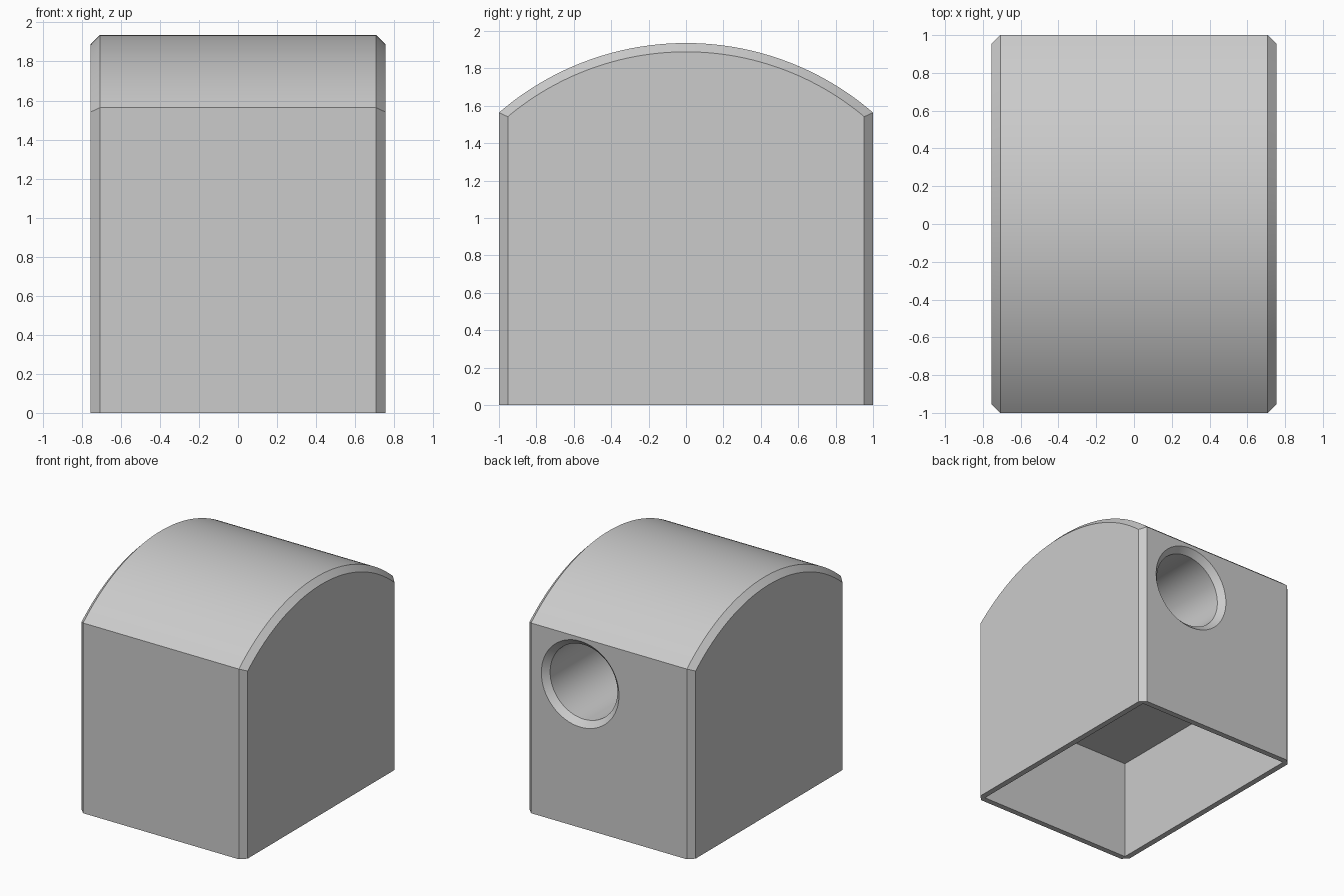
import bpy, bmesh
from math import sqrt, sin, cos, asin, pi, radians
from mathutils import Matrix

cube = bpy.data.objects.get("Cube")
if cube:
    bpy.data.objects.remove(cube, do_unlink=True)

HALF_X, HALF_Y = 0.755, 1.0
WALL = 0.047                # chamfer and wall thickness
EAVE, TOP = 1.563, 1.935    # heights of the arch ends and crown
HOLE_X, HOLE_Z, HOLE_R = 0.262, 1.18, 0.306
CEILING = 0.83
ARC_STEPS = 64

grey = bpy.data.materials.new("light grey")
grey.use_nodes = True
grey.diffuse_color = (0.6, 0.6, 0.6, 1)
grey.node_tree.nodes["Principled BSDF"].inputs["Base Color"].default_value = (0.6, 0.6, 0.6, 1)


def finish(name, bm, helper=False):
    bmesh.ops.recalc_face_normals(bm, faces=bm.faces)
    mesh = bpy.data.meshes.new(name)
    bm.to_mesh(mesh)
    bm.free()
    mesh.materials.append(grey)
    obj = bpy.data.objects.new(name, mesh)
    bpy.context.collection.objects.link(obj)
    obj.hide_render = helper
    return obj


def loft(bm, rings):
    """Skin closed rings of points and cap both ends."""
    loops = [[bm.verts.new(p) for p in ring] for ring in rings]
    for a, b in zip(loops, loops[1:]):
        for i in range(len(a)):
            j = (i + 1) % len(a)
            bm.faces.new((a[i], a[j], b[j], b[i]))
    bm.faces.new(loops[0])
    bm.faces.new(loops[-1])


def arch_ring(x, inset):
    """Arched outline, inset along the walls and arch but not at the base."""
    rise = TOP - EAVE
    full = (HALF_Y ** 2 + rise ** 2) / (2 * rise)
    centre, radius, half = TOP - full, full - inset, HALF_Y - inset
    sweep = asin(half / radius)
    ring = [(x, -half, 0), (x, half, 0)]
    for i in range(ARC_STEPS + 1):
        a = sweep * (1 - 2 * i / ARC_STEPS)
        ring.append((x, radius * sin(a), centre + radius * cos(a)))
    return ring


def hole_ring(y, radius):
    return [(HOLE_X + radius * cos(2 * pi * i / ARC_STEPS), y,
             HOLE_Z + radius * sin(2 * pi * i / ARC_STEPS)) for i in range(ARC_STEPS)]


# Arched block with chamfered ends
bm = bmesh.new()
inner = HALF_X - WALL
loft(bm, [arch_ring(-HALF_X, WALL), arch_ring(-inner, 0),
          arch_ring(inner, 0), arch_ring(HALF_X, WALL)])
block = finish("arched_block", bm)

# Open cavity underneath
bm = bmesh.new()
depth = CEILING + 0.2
bmesh.ops.create_cube(bm, size=1, matrix=Matrix.Translation((0, 0, CEILING - depth / 2))
                      @ Matrix.Diagonal((2 * inner, 2 * (HALF_Y - WALL), depth, 1)))
cavity = finish("cavity_cutter", bm, True)

# Blind round bore in the back with a countersunk rim
bm = bmesh.new()
loft(bm, [hole_ring(WALL - HALF_Y, HOLE_R), hole_ring(HALF_Y - WALL, HOLE_R),
          hole_ring(HALF_Y + 0.01, HOLE_R + WALL + 0.01)])
bore = finish("bore_cutter", bm, True)

bpy.context.view_layer.objects.active = block
block.select_set(True)
for cutter in (cavity, bore):
    mod = block.modifiers.new(cutter.name, "BOOLEAN")
    mod.operation, mod.solver, mod.object = "DIFFERENCE", "EXACT", cutter
    bpy.ops.object.modifier_apply(modifier=mod.name)
    bpy.data.objects.remove(cutter, do_unlink=True)
bpy.ops.object.shade_smooth_by_angle(angle=radians(20))
